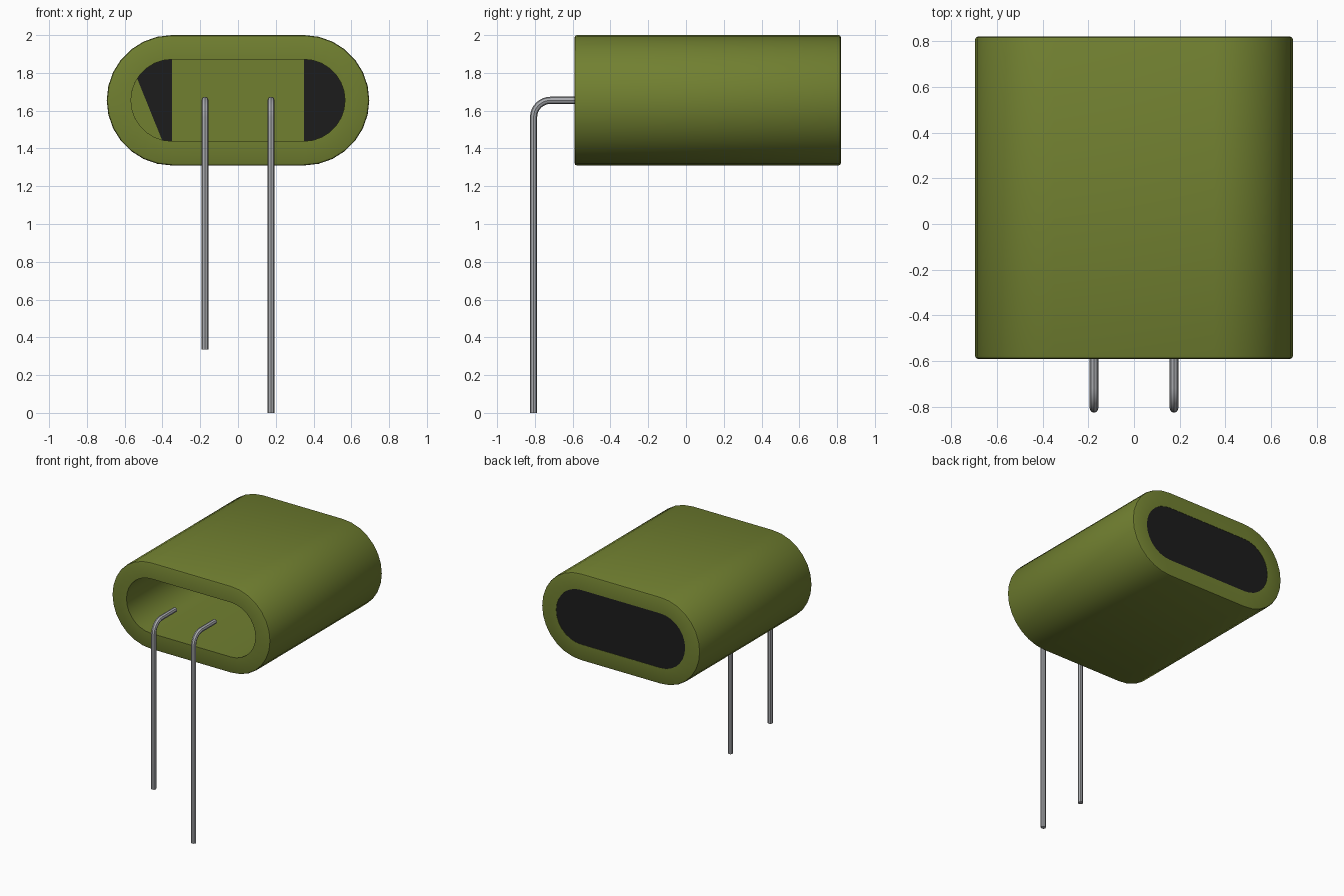
import bpy, bmesh, math

if "Cube" in bpy.data.objects:
    bpy.data.objects.remove(bpy.data.objects["Cube"])

ZC, HALF = 1.655, 0.35          # capsule centre height, half of the straight part
Y0, Y1 = -0.59, 0.82            # front and back of the body
R_OUT, R_IN = 0.345, 0.2165


def material(name, rgb):
    m = bpy.data.materials.new(name)
    m.diffuse_color = (*rgb, 1)
    m.use_nodes = True
    m.node_tree.nodes["Principled BSDF"].inputs["Base Color"].default_value = m.diffuse_color
    return m


GREEN = material("olive green", (0.165, 0.215, 0.030))
BLACK = material("black", (0.012, 0.012, 0.012))
METAL = material("grey metal", (0.40, 0.41, 0.43))


def capsule(r, y, n=14):
    """Stadium outline in the xz plane."""
    pts = []
    for side in (1, -1):
        for i in range(n + 1):
            a = math.pi * i / n - math.pi / 2
            pts.append((side * (HALF + r * math.cos(a)), y, ZC + side * r * math.sin(a)))
    return pts


def finish(name, bm, mat):
    bmesh.ops.recalc_face_normals(bm, faces=bm.faces)
    me = bpy.data.meshes.new(name)
    bm.to_mesh(me)
    bm.free()
    me.materials.append(mat)
    ob = bpy.data.objects.new(name, me)
    bpy.context.collection.objects.link(ob)
    smooth(ob)
    return ob


def smooth(ob):
    bpy.ops.object.select_all(action='DESELECT')
    ob.select_set(True)
    bpy.context.view_layer.objects.active = ob
    bpy.ops.object.shade_smooth_by_angle(angle=math.radians(35))


# Hollow body: closed section (radius, y) carried round the capsule outline
b = 0.012
section = [(R_OUT - b, Y0), (R_OUT - b * 0.3, Y0 + b * 0.3), (R_OUT, Y0 + b),
           (R_OUT, Y1 - b), (R_OUT - b * 0.3, Y1 - b * 0.3), (R_OUT - b, Y1),
           (R_IN, Y1), (R_IN, Y0)]
bm = bmesh.new()
rings = [[bm.verts.new(p) for p in capsule(r, y)] for r, y in section]
for k, ring in enumerate(rings):
    nxt = rings[(k + 1) % len(rings)]
    for i in range(len(ring)):
        j = (i + 1) % len(ring)
        bm.faces.new((ring[i], ring[j], nxt[j], nxt[i]))
finish("body_shell", bm, GREEN)

# Black plug closing the back
bm = bmesh.new()
front = bm.faces.new([bm.verts.new(p) for p in capsule(R_IN, Y1 - 0.008)])
ext = bmesh.ops.extrude_face_region(bm, geom=[front])
bmesh.ops.translate(bm, vec=(0, 0.006, 0),
                    verts=[v for v in ext["geom"] if isinstance(v, bmesh.types.BMVert)])
finish("back_plug", bm, BLACK)

# Green inner lining on the plug: middle rectangle and a segment at the left
yl = Y1 - 0.011
bm = bmesh.new()
bm.faces.new([bm.verts.new((x, yl, ZC + z)) for x, z in
              ((-HALF, -R_IN), (HALF, -R_IN), (HALF, R_IN), (-HALF, R_IN))])
arc = [math.radians(148 + (256 - 148) * i / 10) for i in range(11)]
bm.faces.new([bm.verts.new((-HALF + R_IN * math.cos(a), yl, ZC + R_IN * math.sin(a)))
              for a in arc])
finish("inner_lining", bm, GREEN)


# Bent wire leads
def lead(name, x, z_end):
    yv, r = -0.807, 0.09
    pts = [(x, -0.54, ZC)]
    for i in range(9):
        a = math.pi / 2 * (1 + i / 8)
        pts.append((x, yv + r + r * math.cos(a), ZC - r + r * math.sin(a)))
    pts.append((x, yv, z_end))
    cu = bpy.data.curves.new(name, 'CURVE')
    cu.dimensions = '3D'
    cu.bevel_depth, cu.bevel_resolution, cu.use_fill_caps = 0.019, 2, True
    sp = cu.splines.new('POLY')
    sp.points.add(len(pts) - 1)
    for p, co in zip(sp.points, pts):
        p.co = (*co, 1)
    cu.materials.append(METAL)
    ob = bpy.data.objects.new(name, cu)
    bpy.context.collection.objects.link(ob)
    bpy.ops.object.select_all(action='DESELECT')
    ob.select_set(True)
    bpy.context.view_layer.objects.active = ob
    bpy.ops.object.convert(target='MESH')
    smooth(bpy.context.view_layer.objects.active)


lead("short_lead", -0.175, 0.335)
lead("long_lead", 0.175, 0.0)
